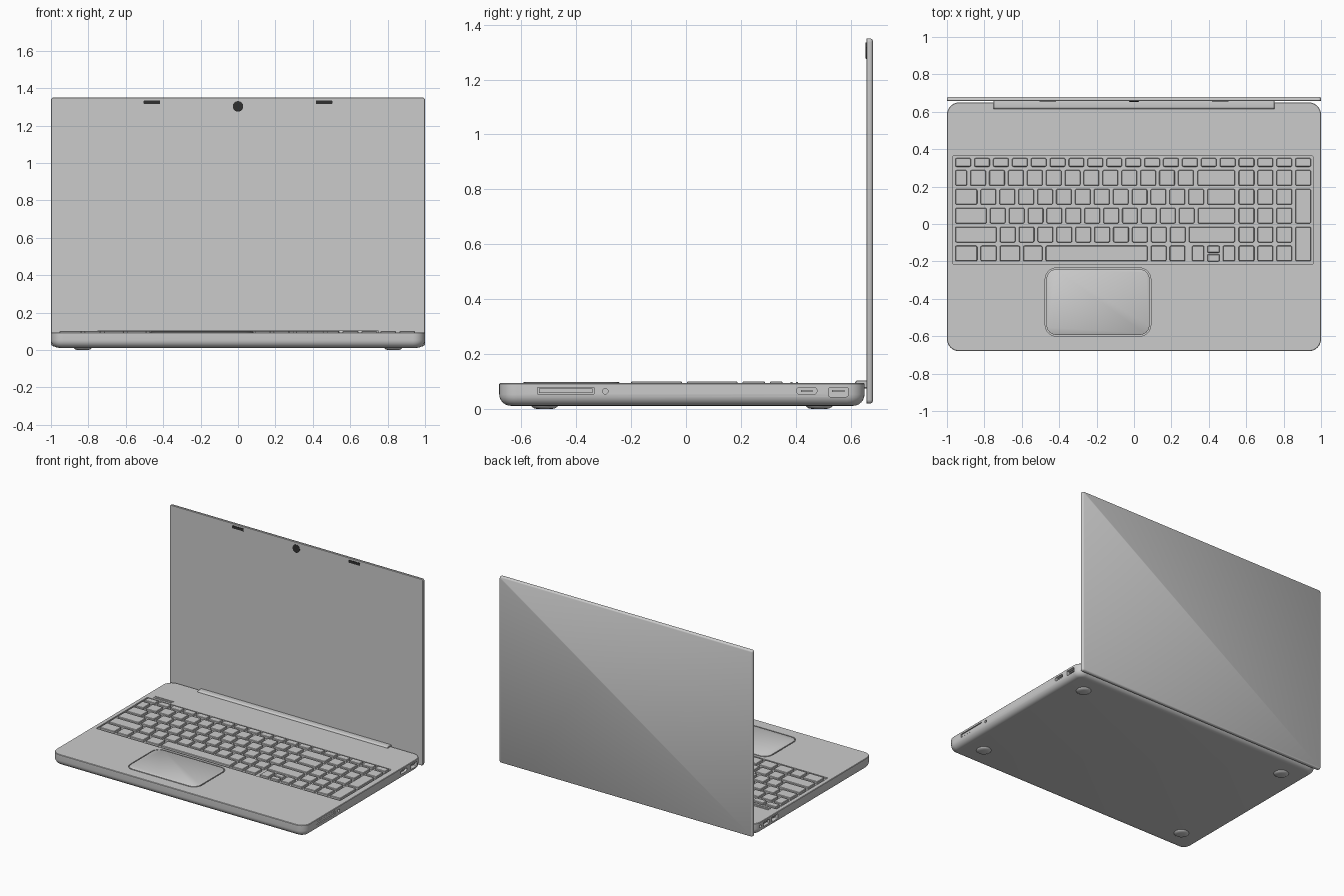
import bpy, bmesh, math
from mathutils import Matrix, Vector

if "Cube" in bpy.data.objects:
    bpy.data.objects.remove(bpy.data.objects["Cube"])

SIDE = Matrix(((0, 0, 1, 0), (1, 0, 0, 0), (0, 1, 0, 0), (0, 0, 0, 1)))   # (u, v, w) -> (w, u, v)
UPRIGHT = Matrix.Rotation(math.pi / 2, 4, 'X')                            # (u, v, w) -> (u, -w, v)
FLAT = Matrix.Identity(4)


def slab(bm, x0, x1, y0, y1, layers, r=0.0, seg=4, mat=FLAT):
    """Rounded rectangle lofted through (inset, height) layers, bottom to top."""
    rings = []
    for inset, z in layers:
        rad = max(r - inset, 0.0005)
        a, b, c, d = x0 + inset + rad, x1 - inset - rad, y0 + inset + rad, y1 - inset - rad
        ring = []
        for k, (cx, cy) in enumerate(((b, d), (a, d), (a, c), (b, c))):
            if r == 0:
                t = (k + 0.5) * math.pi / 2
                pts = [(cx + rad * (1 if math.cos(t) > 0 else -1), cy + rad * (1 if math.sin(t) > 0 else -1))]
            else:
                pts = [(cx + rad * math.cos((k + i / seg) * math.pi / 2),
                        cy + rad * math.sin((k + i / seg) * math.pi / 2)) for i in range(seg + 1)]
            ring += [bm.verts.new(mat @ Vector((x, y, z))) for x, y in pts]
        rings.append(ring)
    n = len(rings[0])
    bm.faces.new(rings[0][::-1])
    bm.faces.new(rings[-1])
    for lo, hi in zip(rings, rings[1:]):
        for i in range(n):
            j = (i + 1) % n
            bm.faces.new((lo[i], lo[j], hi[j], hi[i]))


def finish(name, bm, color=None):
    mesh = bpy.data.meshes.new(name)
    bm.to_mesh(mesh)
    bm.free()
    ob = bpy.data.objects.new(name, mesh)
    bpy.context.collection.objects.link(ob)
    if color:
        m = bpy.data.materials.new(name + "_colour")
        m.diffuse_color = color
        m.use_nodes = True
        m.node_tree.nodes["Principled BSDF"].inputs["Base Color"].default_value = m.diffuse_color
        mesh.materials.append(m)
    return ob


def smooth(ob):
    bpy.ops.object.select_all(action='DESELECT')
    ob.select_set(True)
    bpy.context.view_layer.objects.active = ob
    bpy.ops.object.shade_smooth_by_angle(angle=math.radians(35))


DARK = (0.03, 0.03, 0.03, 1)

# base shell with rounded belly
bm = bmesh.new()
R = 0.042
belly = [(R * (1 - math.sin(t)), 0.012 + R * (1 - math.cos(t)))
         for t in [i / 6 * math.pi / 2 for i in range(7)]]
slab(bm, -1, 1, -0.68, 0.65, belly + [(0, 0.092), (0.003, 0.095)], 0.065, 8)
base = finish("base", bm)

# port layout: (y0, y1, z0, z1, corner radius)
right_ports = [(-0.54, -0.335, 0.055, 0.079, 0), (-0.304, -0.284, 0.055, 0.075, 0.0099),
               (0.402, 0.477, 0.054, 0.079, 0.0124), (0.52, 0.59, 0.045, 0.079, 0.005)]
left_ports = [(0.39, 0.46, 0.045, 0.079, 0.005), (0.485, 0.555, 0.05, 0.079, 0.005),
              (0.578, 0.598, 0.055, 0.075, 0.0099)]

# cut keyboard well, touchpad well and ports
bm = bmesh.new()
slab(bm, -0.97, 0.958, -0.216, 0.364, [(0, 0.085), (0, 0.12)], 0.008)
slab(bm, -0.475, 0.09, -0.6, -0.235, [(0, 0.085), (0, 0.12)], 0.06, 6)
for ports, w0, w1 in ((right_ports, 0.965, 1.05), (left_ports, -1.05, -0.965)):
    for y0, y1, z0, z1, r in ports:
        slab(bm, y0, y1, z0, z1, [(0, w0), (0, w1)], r, 5, SIDE)
cutter = finish("well_and_port_cutter", bm)
cutter.hide_render = True
mod = base.modifiers.new("cut", 'BOOLEAN')
mod.operation, mod.solver, mod.object = 'DIFFERENCE', 'EXACT', cutter
bpy.context.view_layer.objects.active = base
base.select_set(True)
bpy.ops.object.modifier_apply(modifier="cut")
bpy.data.objects.remove(cutter)
smooth(base)

# connector tongues and memory card cover inside the ports
bm = bmesh.new()
slab(bm, -0.535, -0.34, 0.059, 0.075, [(0, 0.96), (0, 0.996)], 0, 1, SIDE)
for y0, y1, s in ((0.418, 0.461, 1), (0.532, 0.578, 1), (0.402, 0.448, -1), (0.497, 0.543, -1)):
    slab(bm, y0, y1, 0.062, 0.069, [(0, min(s * 0.96, s * 0.99)), (0, max(s * 0.96, s * 0.99))], 0, 1, SIDE)
finish("port_inserts", bm)

# touchpad
bm = bmesh.new()
slab(bm, -0.468, 0.083, -0.593, -0.242, [(0, 0.08), (0, 0.096), (0.003, 0.098)], 0.053, 6)
smooth(finish("touchpad", bm))

# keyboard: rows of (x0, x1)
P, W = 0.101, 0.083


def run(x, count):
    return [(x + i * P, x + i * P + W) for i in range(count)]


pad = run(0.56, 4)
rows = [
    run(-0.955, 8 + 8 + 3),
    [(-0.955, -0.893)] + run(-0.875, 12) + [(0.34, 0.54)] + pad,
    [(-0.955, -0.838)] + run(-0.82, 12) + [(0.392, 0.54)] + pad[:3],
    [(-0.955, -0.788)] + run(-0.77, 11) + [(0.341, 0.54)] + pad[:3],
    [(-0.955, -0.735)] + run(-0.717, 10) + [(0.293, 0.54)] + pad[:3],
    [(-0.955, -0.838), (-0.82, -0.735), (-0.717, -0.61), (-0.592, -0.49), (-0.472, 0.072)]
    + run(0.09, 2) + [(0.31, 0.375), (0.475, 0.54)] + pad[:3],
]
bm = bmesh.new()


def key(x0, x1, y0, y1):
    slab(bm, x0, x1, y0, y1, [(0, 0.08), (0, 0.098), (0.003, 0.101)], 0.007, 2)


for i, row in enumerate(rows):
    top = 0.288 - (i - 1) * P
    for x0, x1 in row:
        key(x0, x1, *((0.306, 0.352) if i == 0 else (top - W, top)))
for y in (0.187 - P - W, 0.187 - 3 * P - W):      # double-height pad keys
    key(*pad[3], y, y + P + W)
for y0 in (-0.2, -0.154):                         # half-height arrow keys
    key(0.392, 0.458, y0, y0 + 0.038)
finish("keys", bm)

# two thin raised strips above the keyboard
bm = bmesh.new()
for y in (0.384, 0.404):
    slab(bm, -0.935, -0.79, y - 0.004, y + 0.004, [(0, 0.09), (0, 0.099)], 0.003, 3)
finish("indicator_strips", bm)

# feet
bm = bmesh.new()
for x in (-0.83, 0.83):
    for y in (-0.515, 0.485):
        slab(bm, x - 0.05, x + 0.05, y - 0.05, y + 0.05,
             [(0.025, 0), (0.012, 0.003), (0.004, 0.008), (0, 0.014)], 0.0499, 8)
smooth(finish("feet", bm))

# hinge bar
bm = bmesh.new()
slab(bm, 0.615, 0.665, 0.075, 0.105, [(0.003, -0.752), (0, -0.749), (0, 0.749), (0.003, 0.752)], 0.011, 5, SIDE)
smooth(finish("hinge_bar", bm))

# screen lid, softened towards its back
bm = bmesh.new()
slab(bm, -1, 1, 0.02, 1.35, [(0.008, -0.68), (0.003, -0.677), (0, -0.671), (0, -0.659), (0.002, -0.657)],
     0.014, 4, UPRIGHT)
smooth(finish("screen_lid", bm))

# camera and microphone slots
bm = bmesh.new()
slab(bm, -0.028, 0.028, 1.275, 1.331, [(0, 0 - 0.66), (0, -0.655), (0.006, -0.653)], 0.0279, 8, UPRIGHT)
finish("camera", bm, DARK)
bm = bmesh.new()
for x in (-0.46, 0.46):
    slab(bm, x - 0.044, x + 0.044, 1.316, 1.335, [(0, -0.66), (0, -0.654)], 0.003, 3, UPRIGHT)
finish("microphone_slots", bm, DARK)
